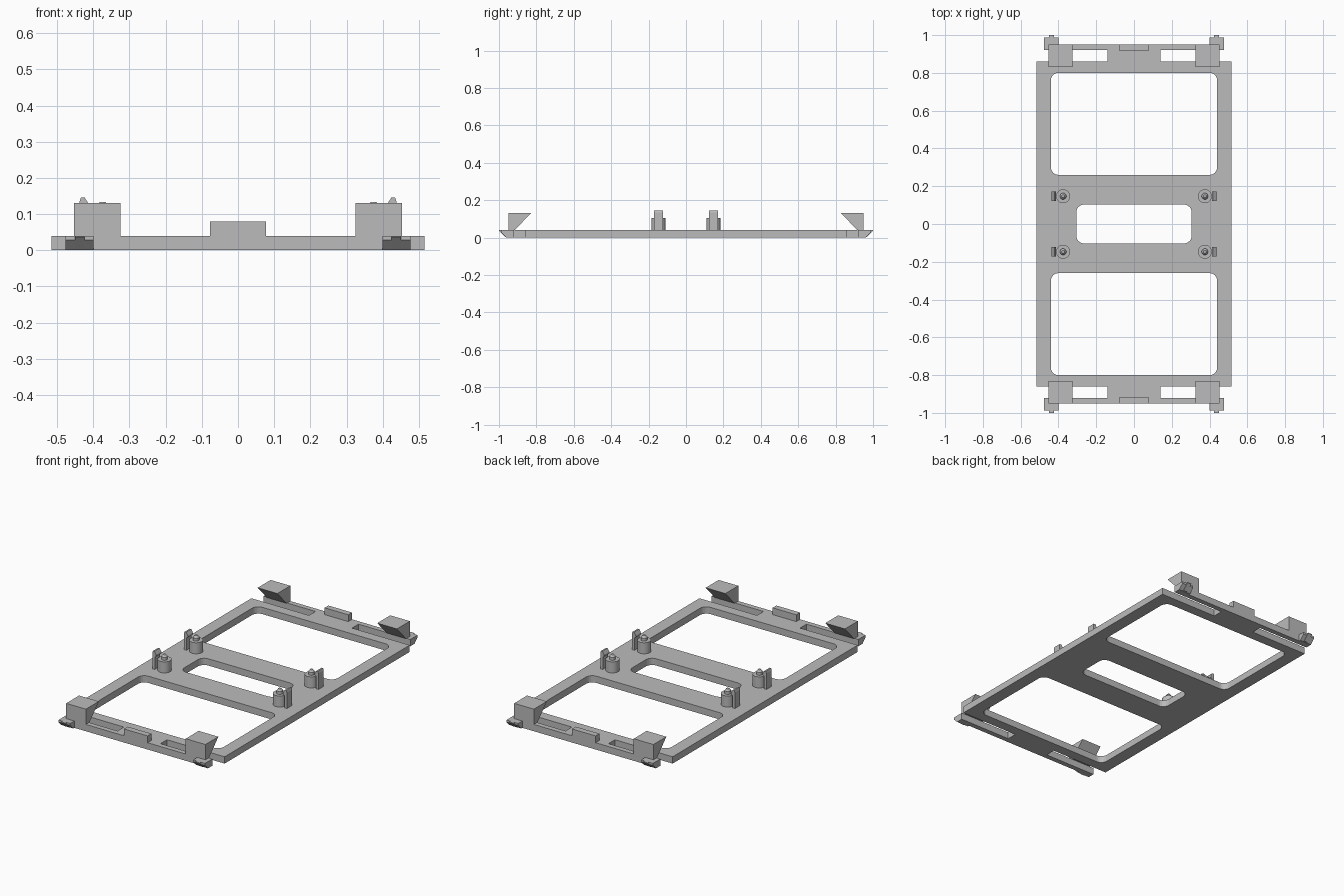
import bpy, bmesh, math
from mathutils import Matrix

old = bpy.data.objects.get("Cube")
if old:
    bpy.data.objects.remove(old, do_unlink=True)

T = 0.04  # plate thickness

grey = bpy.data.materials.new("plain grey")
grey.use_nodes = True
grey.diffuse_color = (0.5, 0.5, 0.5, 1)
grey.node_tree.nodes["Principled BSDF"].inputs["Base Color"].default_value = (0.5, 0.5, 0.5, 1)


def add_object(name, mesh, mirror=(False, False)):
    obj = bpy.data.objects.new(name, mesh)
    bpy.context.collection.objects.link(obj)
    mesh.materials.clear()
    mesh.materials.append(grey)
    if any(mirror):
        mod = obj.modifiers.new("mirror", 'MIRROR')
        mod.use_axis = (mirror[0], mirror[1], False)
        mod.use_mirror_merge = False
    return obj


def prism(name, profile, start, end, axis, mirror):
    """Extrude a profile: (y, z) along x, or (x, z) along y."""
    bm = bmesh.new()
    rings = []
    for s in (start, end):
        rings.append([bm.verts.new((s, a, z) if axis == 'x' else (a, s, z)) for a, z in profile])
    bm.faces.new(rings[0])
    bm.faces.new(rings[1])
    n = len(profile)
    for i in range(n):
        j = (i + 1) % n
        bm.faces.new((rings[0][i], rings[0][j], rings[1][j], rings[1][i]))
    bmesh.ops.recalc_face_normals(bm, faces=bm.faces)
    mesh = bpy.data.meshes.new(name)
    bm.to_mesh(mesh)
    bm.free()
    return add_object(name, mesh, mirror)


def rounded_rect(cx, cy, hx, hy, r, steps=6):
    pts = []
    for q, (sx, sy) in enumerate(((1, 1), (-1, 1), (-1, -1), (1, -1))):
        for i in range(steps + 1):
            a = math.pi / 2 * (q + i / steps)
            pts.append((cx + sx * (hx - r) + r * math.cos(a), cy + sy * (hy - r) + r * math.sin(a)))
    return pts


# Frame plate: outline with flexible end arms, and three rounded openings
quarter = [(0.515, 0.86), (0.14, 0.86), (0.14, 0.92), (0.455, 0.92), (0.455, 0.95)]
half = quarter + [(-x, y) for x, y in reversed(quarter)]
outline = half + [(-x, -y) for x, y in half]
loops = [outline,
         rounded_rect(0, 0.53, 0.44, 0.27, 0.04),
         rounded_rect(0, -0.53, 0.44, 0.27, 0.04),
         rounded_rect(0, 0, 0.305, 0.103, 0.04)]
curve = bpy.data.curves.new("frame_outline", 'CURVE')
curve.dimensions = '2D'
curve.fill_mode = 'BOTH'
curve.extrude = T / 2
for loop in loops:
    spline = curve.splines.new('POLY')
    spline.points.add(len(loop) - 1)
    for p, (x, y) in zip(spline.points, loop):
        p.co = (x, y, 0, 1)
    spline.use_cyclic_u = True
temp = bpy.data.objects.new("frame_outline", curve)
bpy.context.collection.objects.link(temp)
bpy.context.view_layer.update()
mesh = bpy.data.meshes.new_from_object(temp.evaluated_get(bpy.context.evaluated_depsgraph_get()))
bpy.data.objects.remove(temp, do_unlink=True)
mesh.transform(Matrix.Translation((0, 0, T / 2)))
for poly in mesh.polygons:
    poly.use_smooth = False
add_object("frame_plate", mesh)

# Overhanging hooks at the corners
prism("corner_hook", [(0.95, T), (0.95, 0.13), (0.83, 0.13), (0.915, T)],
      0.325, 0.453, 'x', (True, True))

# Snap clips at the arm ends, with a small nub in the middle
prism("snap_clip", [(0.92, 0), (0.96, 0), (0.988, 0.028), (0.988, T), (0.92, T)],
      0.40, 0.477, 'x', (True, True))
prism("clip_nub", [(0.95, 0.002), (0.965, 0.002), (1.0, 0.036), (1.0, T), (0.95, T)],
      0.424, 0.45, 'x', (True, True))

# Middle tab on each end bar
prism("end_tab", [(0.915, T), (0.95, T), (0.95, 0.08), (0.915, 0.08)],
      -0.077, 0.077, 'x', (False, True))

# Locating posts with tapered pins
bm = bmesh.new()
for r1, r2, z0, z1 in ((0.037, 0.037, T, 0.105), (0.017, 0.017, 0.105, 0.122),
                       (0.017, 0.008, 0.122, 0.133)):
    bmesh.ops.create_cone(bm, cap_ends=True, segments=28, radius1=r1, radius2=r2, depth=z1 - z0,
                          matrix=Matrix.Translation((0.375, 0.147, (z0 + z1) / 2)))
mesh = bpy.data.meshes.new("locating_post")
bm.to_mesh(mesh)
bm.free()
post = add_object("locating_post", mesh, (True, True))
bpy.context.view_layer.objects.active = post
post.select_set(True)
bpy.ops.object.shade_smooth_by_angle(angle=math.radians(30))

# Latch ribs beside the posts, barbed towards the post
prism("latch_rib", [(0.438, T), (0.438, 0.135), (0.434, 0.146), (0.424, 0.146),
                    (0.413, 0.128), (0.413, 0.118), (0.422, 0.112), (0.422, T)],
      0.123, 0.171, 'y', (True, True))
